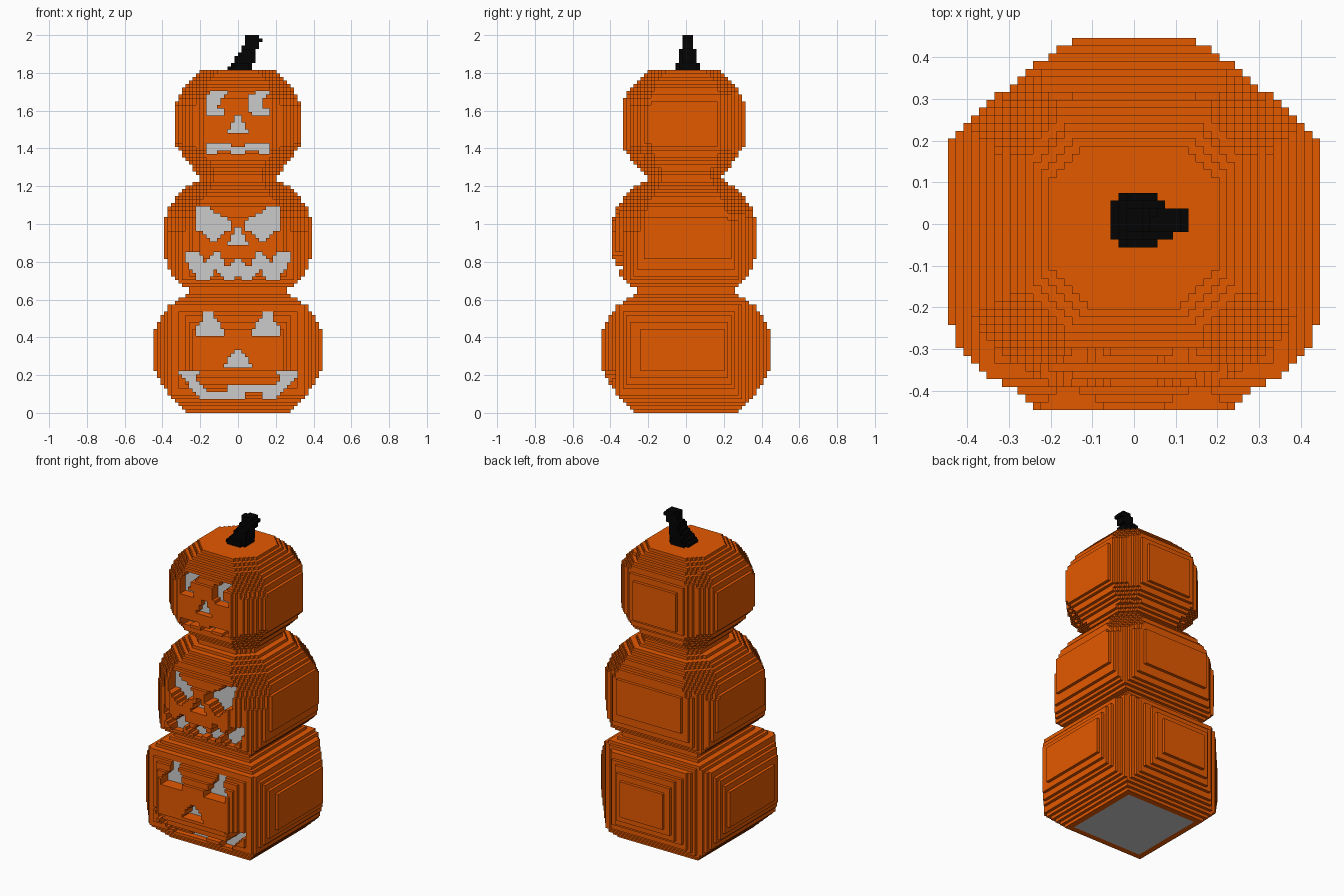
import bpy, math

if "Cube" in bpy.data.objects:
    bpy.data.objects.remove(bpy.data.objects["Cube"])

V = 2 / 108          # block height
S = 0.0186           # block width
N = 26               # half grid in x and y
DIRS = {
    (1, 0, 0): ((1, 0, 0), (1, 1, 0), (1, 1, 1), (1, 0, 1)),
    (-1, 0, 0): ((0, 0, 0), (0, 0, 1), (0, 1, 1), (0, 1, 0)),
    (0, 1, 0): ((0, 1, 0), (0, 1, 1), (1, 1, 1), (1, 1, 0)),
    (0, -1, 0): ((0, 0, 0), (1, 0, 0), (1, 0, 1), (0, 0, 1)),
    (0, 0, 1): ((0, 0, 1), (1, 0, 1), (1, 1, 1), (0, 1, 1)),
    (0, 0, -1): ((0, 0, 0), (0, 1, 0), (1, 1, 0), (1, 0, 0)),
}


def material(name, color):
    m = bpy.data.materials.new(name)
    m.diffuse_color = color
    m.use_nodes = True
    m.node_tree.nodes["Principled BSDF"].inputs["Base Color"].default_value = m.diffuse_color
    return m


ORANGE = material("orange", (0.78, 0.1, 0.0, 1))
BLACK = material("black", (0.001, 0.001, 0.001, 1))


def interp(table, t):
    if t <= table[0][0]:
        return table[0][1]
    for (a, fa), (b, fb) in zip(table, table[1:]):
        if t <= b:
            return fa + (fb - fa) * (t - a) / (b - a)
    return table[-1][1]


def inside(poly, x, z):
    hit = False
    for (x1, z1), (x2, z2) in zip(poly, poly[1:] + poly[:1]):
        if (z1 > z) != (z2 > z) and x < x1 + (z - z1) * (x2 - x1) / (z2 - z1):
            hit = not hit
    return hit


def mirror(poly):
    return [(-x, z) for x, z in poly]


def shift(poly, d):
    return [(x + d, z) for x, z in poly]


def both(half):
    """Close a half outline (from top centre to bottom centre) across x = 0."""
    return half + mirror(half)[::-1]


def blocks(name, cells, solid, mat=None):
    """Outer skin of a set of blocks."""
    verts, faces = {}, []
    for c in cells:
        for d, quad in DIRS.items():
            if (c[0] + d[0], c[1] + d[1], c[2] + d[2]) in solid:
                continue
            faces.append([verts.setdefault(tuple(c[i] + q[i] for i in range(3)), len(verts))
                          for q in quad])
    me = bpy.data.meshes.new(name)
    me.from_pydata([(a * S, b * S, c * V) for a, b, c in verts], [], faces)
    if mat:
        me.materials.append(mat)
    ob = bpy.data.objects.new(name, me)
    bpy.context.collection.objects.link(ob)


# Plan outline of the widest pumpkin: half width in x against y
PLAN = [(-.45, .22), (-.40, .28), (-.36, .355), (-.31, .41), (-.22, .45),
        (.185, .45), (.25, .40), (.32, .31), (.38, .24), (.45, .125)]

# Carved face outlines in (x, z)
low_eye = [(.075, .415), (.225, .415), (.215, .455), (.182, .5), (.175, .545), (.125, .545),
           (.12, .5), (.09, .455)]
low_nose = both([(.02, .335), (.078, .245)])
low_mouth = [(-.32, .225), (-.205, .225), (-.205, .2), (-.235, .19), (-.2, .15), (-.17, .12),
             (-.055, .115), (-.055, .15), (.2, .15), (.24, .19), (.2, .2), (.2, .225),
             (.315, .225), (.31, .19), (.2, .075), (.125, .075), (.125, .118), (.04, .118),
             (.04, .075), (-.2, .075)]
mid_eye = [(.035, 1.02), (.11, 1.05), (.15, 1.09), (.222, 1.09), (.222, .98), (.14, .9), (.035, .98)]
mid_nose = both([(.015, .975), (.062, .88)])
mid_mouth = both([(0, .81), (.02, .81), (.06, .775), (.1, .85), (.13, .85), (.175, .785),
                  (.21, .86), (.285, .86), (.27, .79), (.21, .7), (.15, .7), (.115, .77),
                  (.07, .695), (.03, .7), (0, .74)])
top_eye = [(.057, 1.6), (.057, 1.67), (.1, 1.705), (.172, 1.705), (.172, 1.68), (.135, 1.67),
           (.125, 1.62), (.165, 1.6), (.155, 1.57), (.08, 1.57)]
top_nose = both([(.015, 1.575), (.03, 1.53), (.06, 1.48)])
top_mouth = both([(0, 1.415), (.17, 1.425), (.17, 1.37),
                  (.105, 1.37), (.105, 1.39), (.04, 1.39), (.04, 1.37), (0, 1.37)])

# name, z range, half width profile by z, plan scale (front, back), depth scale (front, back),
# height above which corners are cut, carved shapes with the y of the grey backing
PUMPKINS = [
    ("bottom_pumpkin", 0, .648,
     [(0, .26), (.03, .30), (.06, .335), (.11, .37), (.17, .41), (.25, .447), (.43, .447),
      (.50, .41), (.56, .37), (.61, .30), (.648, .24)], (1, 1), (1, 1), 9,
     [(low_eye, -.37), (mirror(low_eye), -.37), (low_nose, -.37), (low_mouth, -.30)]),
    ("middle_pumpkin", .648, 1.24,
     [(.648, .25), (.68, .30), (.73, .345), (.82, .388), (1.02, .388), (1.08, .365),
      (1.14, .325), (1.19, .28), (1.24, .20)], (.88, .99), (1, .95), .97,
     [(mid_eye, -.29), (mirror(mid_eye), -.29), (mid_nose, -.31), (mid_mouth, -.27)]),
    ("top_pumpkin", 1.24, 1.815,
     [(1.24, .20), (1.29, .235), (1.34, .28), (1.42, .332), (1.63, .332), (1.70, .30),
      (1.75, .26), (1.815, .185)], (.75, .79), (1.03, .94), 0,
     [(top_eye, -.28), (shift(top_eye, -.228), -.28), (top_nose, -.29), (top_mouth, -.24)]),
]

shells, glows, solid = {}, {}, set()
for name, z0, z1, prof, (kf, kb), (fs, bs), cut_z, holes in PUMPKINS:
    shell, glow = shells.setdefault(name, set()), glows.setdefault(name, set())
    for iz in range(round(z0 / V), round(z1 / V)):
        z = (iz + .5) * V
        w = interp(prof, z)
        for ix in range(-N, N):
            x = (ix + .5) * S
            if abs(x) > w:
                continue
            back = [p for poly, p in holes if inside(poly, x, z)]
            for iy in range(-N, N):
                y = (iy + .5) * S
                yn = y / (fs if y < 0 else bs)
                k = kf if y < 0 else kb
                if abs(yn) > w or abs(x) > k * interp(PLAN, yn / k):
                    continue
                if z > cut_z and abs(x) + abs(yn) > (1.56 if y < 0 else 1.62) * w:
                    continue
                cell = (ix, iy, iz)
                if back and y < 0:
                    if y < back[0]:
                        continue
                    glow.add(cell)
                elif iz == 0 and max(abs(x), abs(y)) < .235:
                    glow.add(cell)      # grey base plate
                else:
                    shell.add(cell)
                solid.add(cell)

# Crooked stem
stem = set()
for iz in range(round(1.815 / V), 108):
    z = (iz + .5) * V
    a = interp([(1.82, -.056), (1.86, -.025), (1.9, .0), (1.96, .035), (2, .045)], z)
    b = interp([(1.82, .075), (1.88, .088), (1.93, .105), (1.96, .125), (1.98, .13), (2, .112)], z)
    h = interp([(1.82, .065), (1.87, .05), (1.93, .036), (2, .026)], z)
    for ix in range(-N, N):
        for iy in range(-N, N):
            x, y = (ix + .5) * S, (iy + .5) * S
            # rounded corners on each slice
            edge = abs(x - (a + b) / 2) / (b - a) * 2 + abs(y - .008) / h
            if a < x < b and abs(y - .008) < h and edge < 1.6:
                stem.add((ix, iy, iz))
solid |= stem

for name in shells:
    blocks(name, shells[name], solid, ORANGE)
    blocks(name + "_face_glow", glows[name], solid)
blocks("stem", stem, solid, BLACK)
